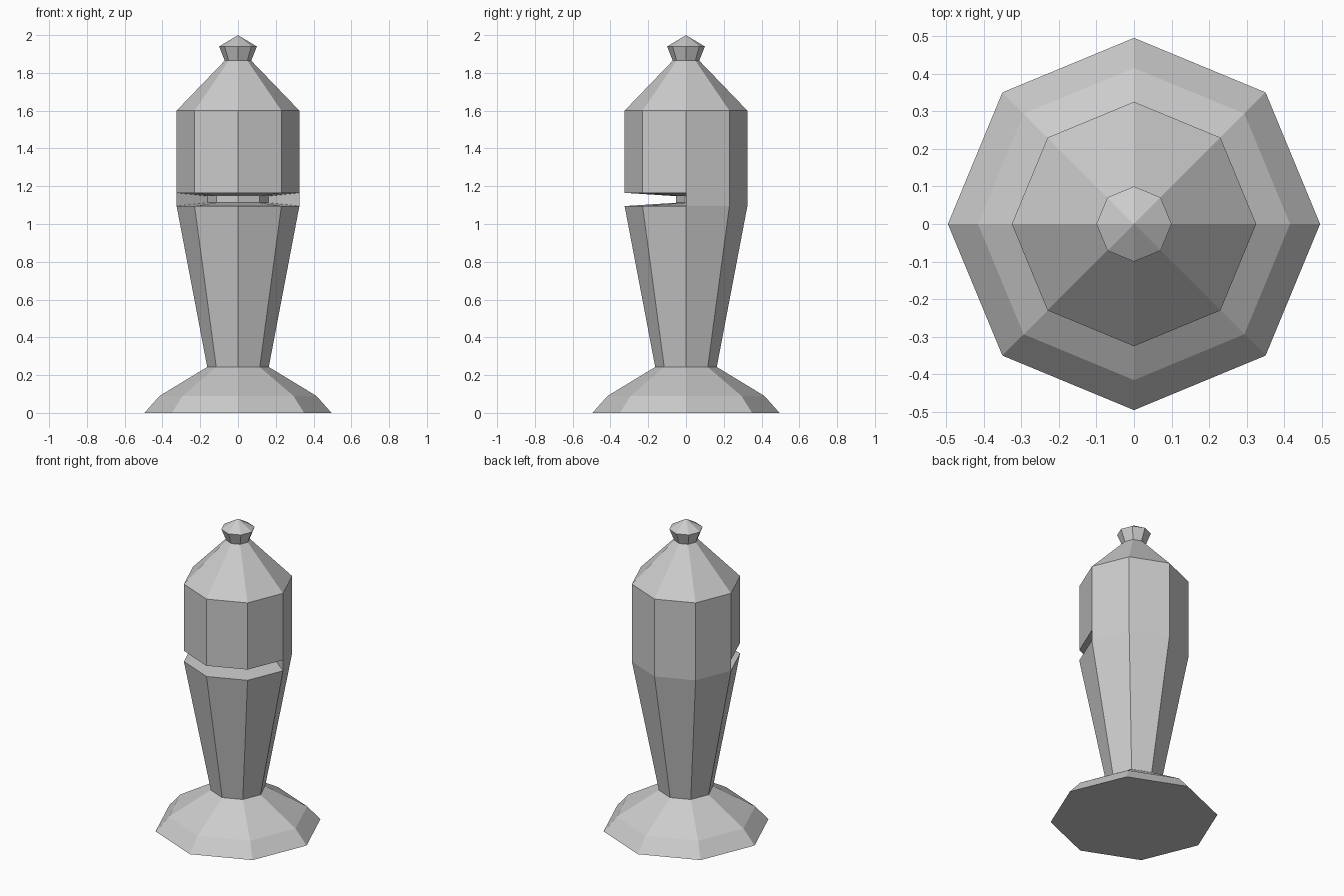
import bpy, bmesh
from math import sin, cos, pi

if "Cube" in bpy.data.objects:
    bpy.data.objects.remove(bpy.data.objects["Cube"])

SIDES = 8


def lathe(name, profile, cap_bottom=False, edit=None):
    """Flat-shaded octagonal turning from (radius, z) points."""
    bm = bmesh.new()
    rings = []
    for r, z in profile:
        rings.append([bm.verts.new((r * cos(2 * pi * i / SIDES),
                                    r * sin(2 * pi * i / SIDES), z))
                      for i in range(SIDES)])
    for lo, hi in zip(rings, rings[1:]):
        for i in range(SIDES):
            j = (i + 1) % SIDES
            bm.faces.new((lo[i], lo[j], hi[j], hi[i]))
    if cap_bottom:
        bm.faces.new(rings[0][::-1])
    bmesh.ops.remove_doubles(bm, verts=bm.verts, dist=0.0005)
    bm.normal_update()
    if edit:
        edit(bm)
    mesh = bpy.data.meshes.new(name)
    bm.to_mesh(mesh)
    bm.free()
    obj = bpy.data.objects.new(name, mesh)
    bpy.context.collection.objects.link(obj)
    return obj


def cut_mouth(bm):
    """Push the front half of the narrow band inward as a tapering slot."""
    mid = 1.13
    band = [f for f in bm.faces
            if abs(f.calc_center_median().z - mid) < 0.01
            and f.calc_center_median().y < 0]
    ret = bmesh.ops.extrude_face_region(bm, geom=band)
    for v in [g for g in ret["geom"] if isinstance(g, bmesh.types.BMVert)]:
        v.co.x *= 0.5
        v.co.y = v.co.y * 0.5 + 0.11
        v.co.z = mid + (v.co.z - mid) * 0.5
    old = [f for f in band if f.is_valid]
    if old:
        bmesh.ops.delete(bm, geom=old, context='FACES')


# Flared foot
lathe("base", [(0.495, 0), (0.415, 0.09), (0.163, 0.243)], cap_bottom=True)

# Tapered stem, head and slot
lathe("body", [(0.163, 0.243), (0.325, 1.095), (0.325, 1.165),
               (0.325, 1.6), (0.07, 1.865)], edit=cut_mouth)

# Small knob on top
lathe("finial", [(0.07, 1.865), (0.1, 1.94), (0, 2.0)])
